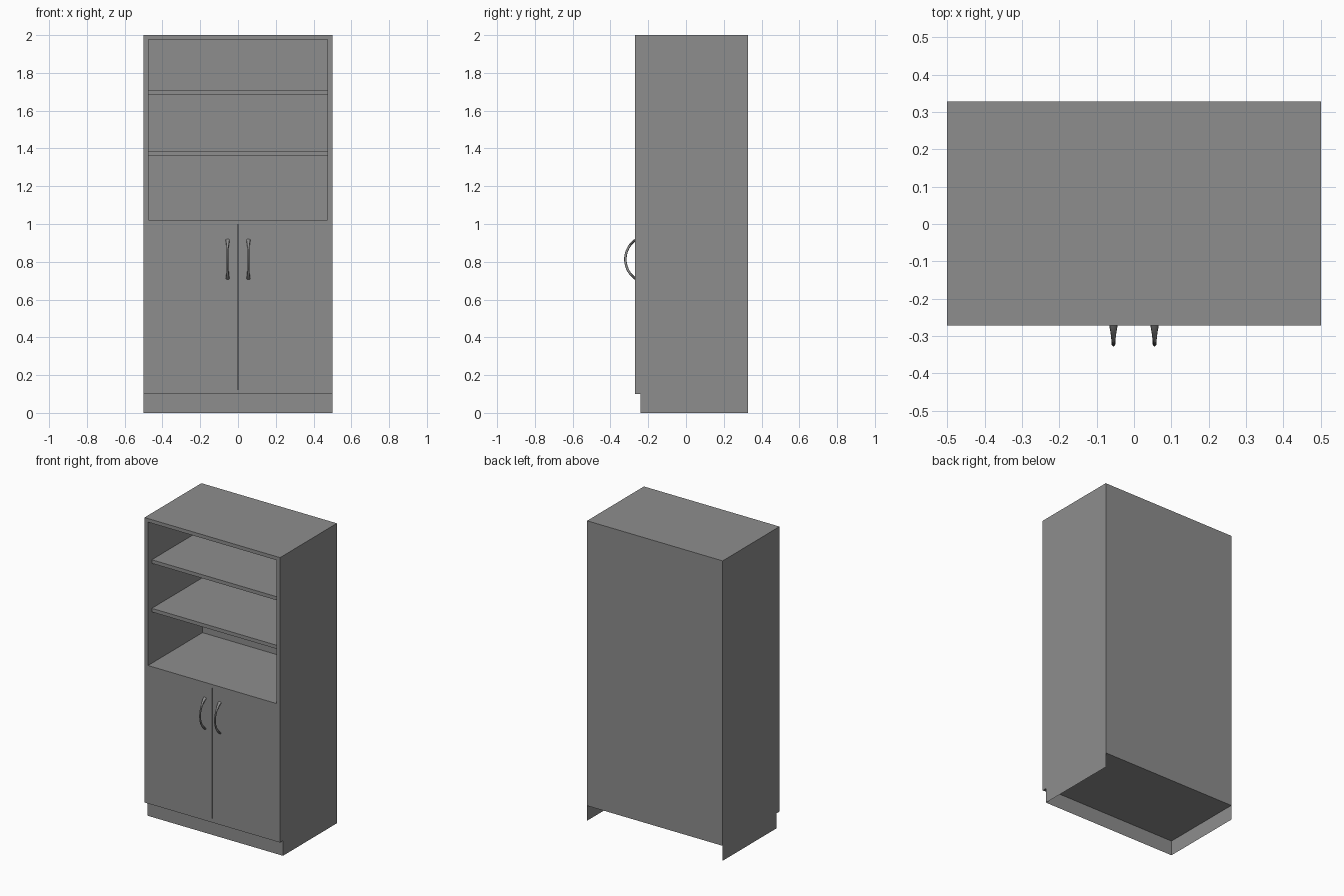
import bpy, bmesh, math
from mathutils import Vector, Matrix

if "Cube" in bpy.data.objects:
    bpy.data.objects.remove(bpy.data.objects["Cube"])

FRONT, BACK, INNER_BACK = -0.271, 0.328, 0.303
HALF, INNER = 0.5, 0.474

grey = bpy.data.materials.new("dark_grey")
grey.diffuse_color = (0.27, 0.27, 0.27, 1)
grey.use_nodes = True
grey.node_tree.nodes["Principled BSDF"].inputs["Base Color"].default_value = grey.diffuse_color


def finish(name, bm):
    mesh = bpy.data.meshes.new(name)
    bm.to_mesh(mesh)
    bm.free()
    mesh.materials.append(grey)
    obj = bpy.data.objects.new(name, mesh)
    bpy.context.collection.objects.link(obj)
    return obj


def box(name, x, y, z):
    bm = bmesh.new()
    size = [b - a for a, b in (x, y, z)]
    mid = [(a + b) / 2 for a, b in (x, y, z)]
    bmesh.ops.create_cube(bm, size=1, matrix=Matrix.Translation(mid) @ Matrix.Diagonal((*size, 1)))
    return finish(name, bm)


def select_only(obj):
    bpy.ops.object.select_all(action='DESELECT')
    obj.select_set(True)
    bpy.context.view_layer.objects.active = obj


def cut(target, cutter):
    mod = target.modifiers.new("cut", 'BOOLEAN')
    mod.operation, mod.solver, mod.object = 'DIFFERENCE', 'EXACT', cutter
    select_only(target)
    bpy.ops.object.modifier_apply(modifier=mod.name)
    bpy.data.objects.remove(cutter)


# Carcass with open shelf bay, closed cupboard and the gap between its two doors
carcass = box("cabinet_body", (-HALF, HALF), (FRONT, BACK), (0.1, 2.0))
cut(carcass, box("bay_cutter", (-INNER, INNER), (FRONT - 0.1, INNER_BACK), (1.02, 1.976)))
cut(carcass, box("cupboard_cutter", (-INNER, INNER), (FRONT + 0.02, INNER_BACK), (0.125, 0.998)))
cut(carcass, box("door_gap_cutter", (-0.002, 0.002), (FRONT - 0.1, FRONT + 0.04), (0.125, 0.998)))

# Two shelves, set back from the front edge
for i, z in enumerate((1.362, 1.686)):
    box(f"shelf_{i + 1}", (-INNER, INNER), (FRONT + 0.04, INNER_BACK), (z, z + 0.024))

# Thin plinth: front and sides only, open at the back and underneath
bm = bmesh.new()
path = [(-HALF, BACK), (-HALF, -0.24), (HALF, -0.24), (HALF, BACK)]
low, high = ([bm.verts.new((x, y, z)) for x, y in path] for z in (0, 0.1))
for i in range(3):
    bm.faces.new((low[i], low[i + 1], high[i + 1], high[i]))
finish("plinth", bm)


# Bowed handle: a circular arc swept with an oval section that flares at both feet
def handle(name, x, steps=24, sides=12):
    bm = bmesh.new()
    half_angle = math.radians(57)
    radius = 0.105 / math.sin(half_angle)
    centre_y = FRONT - 0.05 + radius
    rings = []
    for i in range(steps + 1):
        t = i / steps * 2 - 1
        a = t * half_angle
        outward = Vector((0, -math.cos(a), math.sin(a)))
        centre = Vector((x, centre_y, 0.813)) + outward * radius
        width = 0.005 + (0.008 if t > 0 else 0.0065) * abs(t) ** 3
        rings.append([bm.verts.new(centre + Vector((width * math.cos(u), 0, 0)) + outward * 0.0065 * math.sin(u))
                      for u in (math.tau * j / sides for j in range(sides))])
    for r, s in zip(rings, rings[1:]):
        for j in range(sides):
            n = (j + 1) % sides
            bm.faces.new((r[j], r[n], s[n], s[j]))
    bm.faces.new(rings[0])
    bm.faces.new(rings[-1])
    bmesh.ops.recalc_face_normals(bm, faces=bm.faces)
    select_only(finish(name, bm))
    bpy.ops.object.shade_smooth_by_angle()


handle("left_door_handle", -0.055)
handle("right_door_handle", 0.055)
